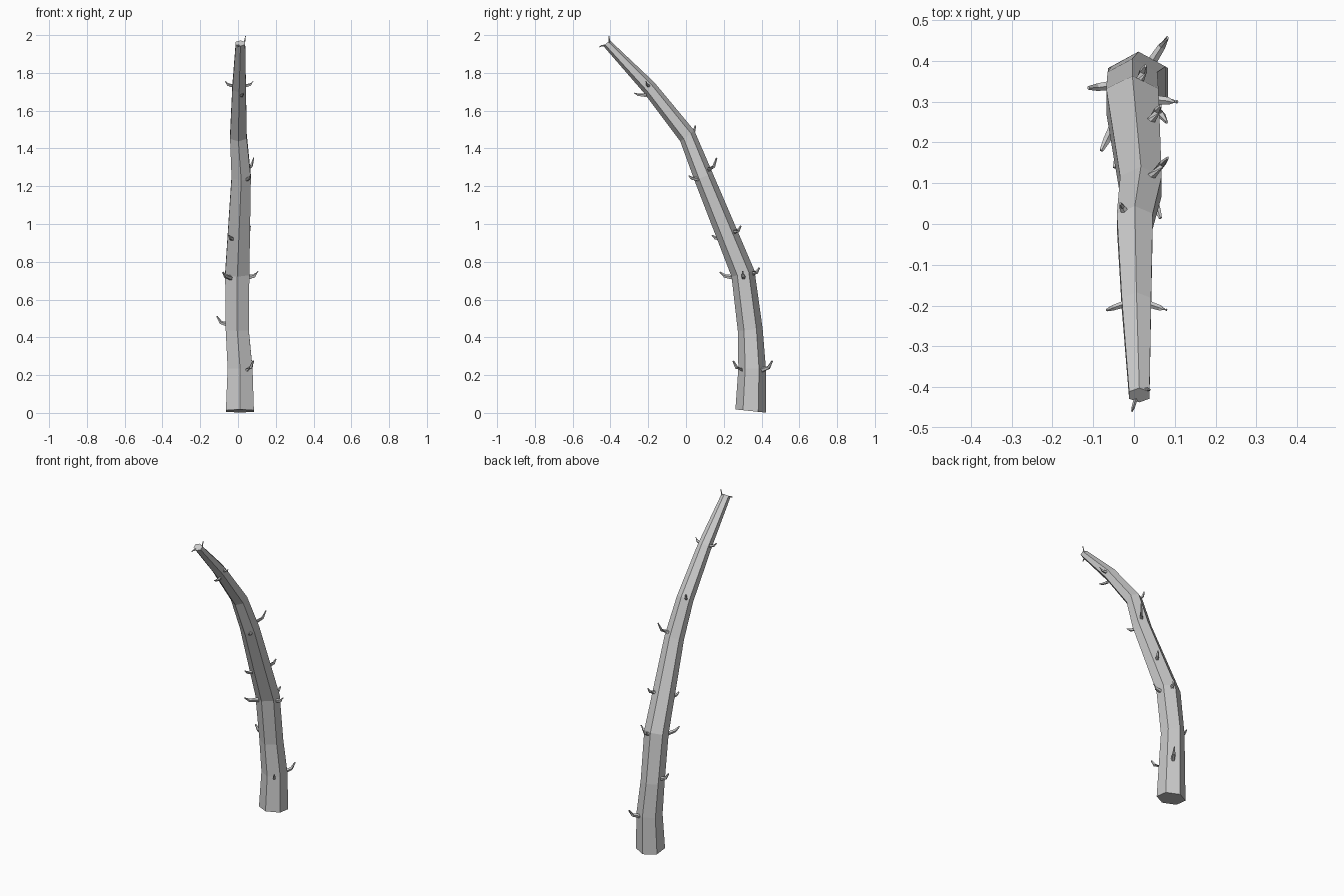
import bpy, bmesh, math
from mathutils import Vector


def sweep(name, rings, sides, phase):
    """Skin rings of (centre, tangent, half_width, depth_radius)."""
    bm = bmesh.new()
    loops = []
    for c, t, w, d in rings:
        t = t.normalized()
        ref = Vector((1, 0, 0)) if abs(t.z) > 0.6 else Vector((0, 0, 1))
        u = (ref - t * ref.dot(t)).normalized()
        v = t.cross(u)
        loop = []
        for i in range(sides):
            a = phase + 2 * math.pi * i / sides
            loop.append(bm.verts.new(c + u * w * math.cos(a) + v * d * math.sin(a)))
        loops.append(loop)
    for a, b in zip(loops, loops[1:]):
        for i in range(sides):
            j = (i + 1) % sides
            bm.faces.new((a[i], a[j], b[j], b[i]))
    bm.faces.new(loops[0][::-1])
    bm.faces.new(loops[-1])
    bmesh.ops.recalc_face_normals(bm, faces=bm.faces[:])
    me = bpy.data.meshes.new(name)
    bm.to_mesh(me)
    bm.free()
    ob = bpy.data.objects.new(name, me)
    bpy.context.collection.objects.link(ob)
    return ob


# Stem: centre x, y, z, half width in x, corner radius in depth, lean (degrees)
stem = [
    (0.010, 0.342, 0.010, 0.074, 0.081, -6),
    (0.011, 0.350, 0.235, 0.066, 0.073, 0),
    (-0.004, 0.340, 0.440, 0.061, 0.066, 5),
    (-0.004, 0.302, 0.737, 0.064, 0.063, 15),
    (0.017, 0.093, 1.250, 0.051, 0.052, 22),
    (0.002, 0.007, 1.466, 0.044, 0.047, 38),
    (0.006, -0.196, 1.723, 0.036, 0.039, 43),
    (0.013, -0.420, 1.957, 0.025, 0.023, 40),
]
rings = []
for x, y, z, w, d, lean in stem:
    a = math.radians(lean)
    rings.append((Vector((x, y, z)), Vector((0, -math.sin(a), math.cos(a))),
                  w / math.cos(math.pi / 6), d))
sweep("stem", rings, 6, math.pi / 6)

# Thorns: root on the bark, tip, thickness
thorns = [
    ((0.045, 0.40, 0.225), (0.082, 0.457, 0.275), 0.014),
    ((0.045, 0.30, 0.225), (0.080, 0.250, 0.275), 0.014),
    ((-0.055, 0.34, 0.465), (-0.112, 0.334, 0.512), 0.014),
    ((0.050, 0.305, 0.715), (0.106, 0.300, 0.750), 0.014),
    ((-0.042, 0.255, 0.715), (-0.080, 0.180, 0.745), 0.014),
    ((0.012, 0.350, 0.735), (0.028, 0.388, 0.768), 0.014),
    ((-0.028, 0.190, 0.920), (-0.048, 0.138, 0.940), 0.013),
    ((0.042, 0.255, 0.955), (0.065, 0.290, 0.990), 0.013),
    ((0.045, 0.070, 1.235), (0.065, 0.014, 1.255), 0.012),
    ((0.045, 0.120, 1.285), (0.083, 0.162, 1.350), 0.012),
    ((-0.022, 0.030, 1.480), (-0.034, 0.050, 1.522), 0.011),
    ((-0.026, -0.197, 1.730), (-0.067, -0.211, 1.755), 0.010),
    ((0.037, -0.197, 1.730), (0.080, -0.211, 1.755), 0.010),
    ((0.020, -0.215, 1.680), (0.027, -0.274, 1.693), 0.010),
    ((0.026, -0.405, 1.955), (0.040, -0.407, 1.996), 0.006),
    ((0.004, -0.430, 1.945), (-0.005, -0.460, 1.936), 0.006),
]
for n, (root, tip, r) in enumerate(thorns, 1):
    p0, p2 = Vector(root), Vector(tip)
    span = p2 - p0
    out = Vector((span.x, span.y, 0))
    # Grows outward first, then hooks upward
    p1 = p0 + out * 0.65 + Vector((0, 0, span.z * 0.3))
    start = p0 - out.normalized() * r * 0.5
    sweep(f"thorn_{n:02d}", [(start, p1 - p0, r, r * 0.9),
                             (p1, span, r * 0.7, r * 0.7),
                             (p2, p2 - p1, r * 0.25, r * 0.35)], 5, 0)
